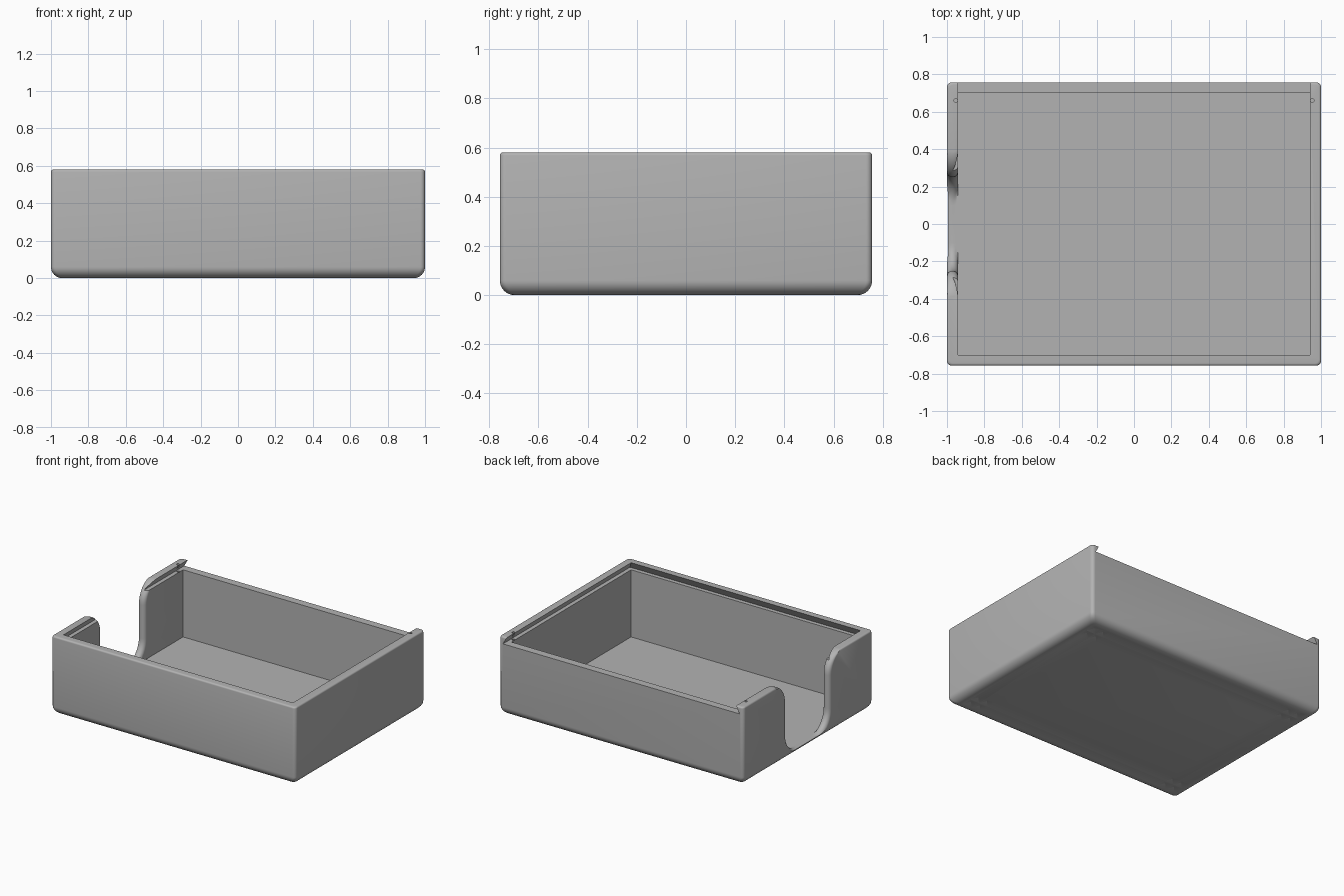
import bpy, bmesh
from math import sin, cos, pi, sqrt

if "Cube" in bpy.data.objects:
    bpy.data.objects.remove(bpy.data.objects["Cube"], do_unlink=True)

HX, HY, H = 1.0, 0.757, 0.58      # outer half sizes and height
IX, IY, FLOOR = 0.94, 0.70, 0.03  # inner half sizes and floor
LEDGE = 0.527                     # bottom of the lid slot

grey = bpy.data.materials.new("light_grey")
grey.use_nodes = True
grey.diffuse_color = (0.45, 0.45, 0.45, 1)
grey.node_tree.nodes["Principled BSDF"].inputs["Base Color"].default_value = (0.45, 0.45, 0.45, 1)


def loft(name, rings):
    """Closed solid through rings of equal point count."""
    bm = bmesh.new()
    loops = [[bm.verts.new(p) for p in ring] for ring in rings]
    n = len(loops[0])
    for a, b in zip(loops, loops[1:]):
        for i in range(n):
            j = (i + 1) % n
            bm.faces.new((a[i], a[j], b[j], b[i]))
    bm.faces.new(loops[0])
    bm.faces.new(loops[-1])
    bmesh.ops.recalc_face_normals(bm, faces=bm.faces)
    mesh = bpy.data.meshes.new(name)
    bm.to_mesh(mesh)
    bm.free()
    mesh.materials.append(grey)
    ob = bpy.data.objects.new(name, mesh)
    bpy.context.collection.objects.link(ob)
    return ob


def rect(x0, x1, y0, y1, z):
    return [(x0, y0, z), (x1, y0, z), (x1, y1, z), (x0, y1, z)]


def rounded_rect(inset, z, r=0.025, seg=6):
    ring = []
    for k, (sx, sy) in enumerate(((1, 1), (-1, 1), (-1, -1), (1, -1))):
        for i in range(seg + 1):
            a = (k + i / seg) * pi / 2
            ring.append((sx * (HX - inset - r) + r * cos(a),
                         sy * (HY - inset - r) + r * sin(a), z))
    return ring


# Outer body: large bottom round, fine top round
def edge_round(r, z, sign, seg):
    steps = [i / seg * pi / 2 for i in range(seg + 1)]
    return [(r * (1 - cos(a)), z + sign * r * sin(a)) for a in steps]


profile = edge_round(0.06, 0.06, -1, 10)[::-1] + edge_round(0.012, H - 0.012, 1, 4)
tray = loft("tray", [rounded_rect(o, z) for o, z in profile])

# Cavity
cutters = [loft("cavity_cutter", [rect(-IX, IX, -IY, IY, z) for z in (FLOOR, H + 0.1)])]

# Dovetail lid slot, open at the back
def slot_ring(z):
    grow = 0.03 * (H - z) / (H - LEDGE)
    return rect(-IX - grow, IX + grow, -IY - grow, 0.9, z)


cutters.append(loft("lid_slot_cutter", [slot_ring(LEDGE), slot_ring(H + 0.02)]))

# Finger notch with rounded edges in one side wall
def notch_ring(x, o, seg=10, r=0.15, base=FLOOR + 0.004):
    half = []
    for i in range(seg + 1):
        a = -pi / 2 + i / seg * pi / 2
        half.append((0.1 + (r + o) * cos(a), max(base, base + r + (r + o) * sin(a))))
    for i in range(seg + 1):
        a = pi - i / seg * pi / 2
        rad = r + o * cos(a)
        half.append((0.4 + rad * cos(a), H + 0.001 - r + rad * sin(a)))
    half.append((0.4, H + 0.1))
    return [(x, y, z) for y, z in half] + [(x, -y, z) for y, z in reversed(half)]


R = 0.028
slices = [(-1.06, R)]
for i in range(13):
    t = -cos(i / 12 * pi)
    slices.append((-0.97 + 0.03 * t, R * (1 - sqrt(max(0, 1 - t * t)))))
slices.append((-0.9, R))
cutters.append(loft("finger_notch_cutter", [notch_ring(x, o) for x, o in slices]))

# Lid detent holes near the back corners
for s in (-1, 1):
    circle = [(s * 0.953 + 0.01 * cos(k * pi / 8), 0.66 + 0.01 * sin(k * pi / 8)) for k in range(16)]
    cutters.append(loft("detent_cutter", [[(x, y, z) for x, y in circle] for z in (LEDGE - 0.012, H + 0.05)]))

# Foot grips: two by two pyramid dimples under each corner
CELL = 0.037
for sx in (-1, 1):
    for sy in (-1, 1):
        for ix in (-1, 1):
            for iy in (-1, 1):
                x = sx * 0.85 + ix * (CELL + 0.001)
                y = sy * 0.605 + iy * (CELL + 0.001)
                rings = [rect(x - w, x + w, y - w, y + w, z)
                         for w, z in ((CELL * 1.5, -0.006), (0.001, 0.012))]
                # overlap stays outside the body; only the dimple cuts in
                cutters.append(loft("foot_grip_cutter", rings))

# Cut everything and bake the result
for c in cutters:
    c.hide_render = True
    m = tray.modifiers.new(c.name, 'BOOLEAN')
    m.operation = 'DIFFERENCE'
    m.solver = 'EXACT'
    m.object = c
bpy.context.view_layer.update()
baked = bpy.data.meshes.new_from_object(tray.evaluated_get(bpy.context.evaluated_depsgraph_get()))
tray.modifiers.clear()
tray.data = baked
for c in cutters:
    bpy.data.objects.remove(c, do_unlink=True)

for ob in bpy.context.selected_objects:
    ob.select_set(False)
tray.select_set(True)
bpy.context.view_layer.objects.active = tray
bpy.ops.object.shade_smooth_by_angle(angle=0.5)
